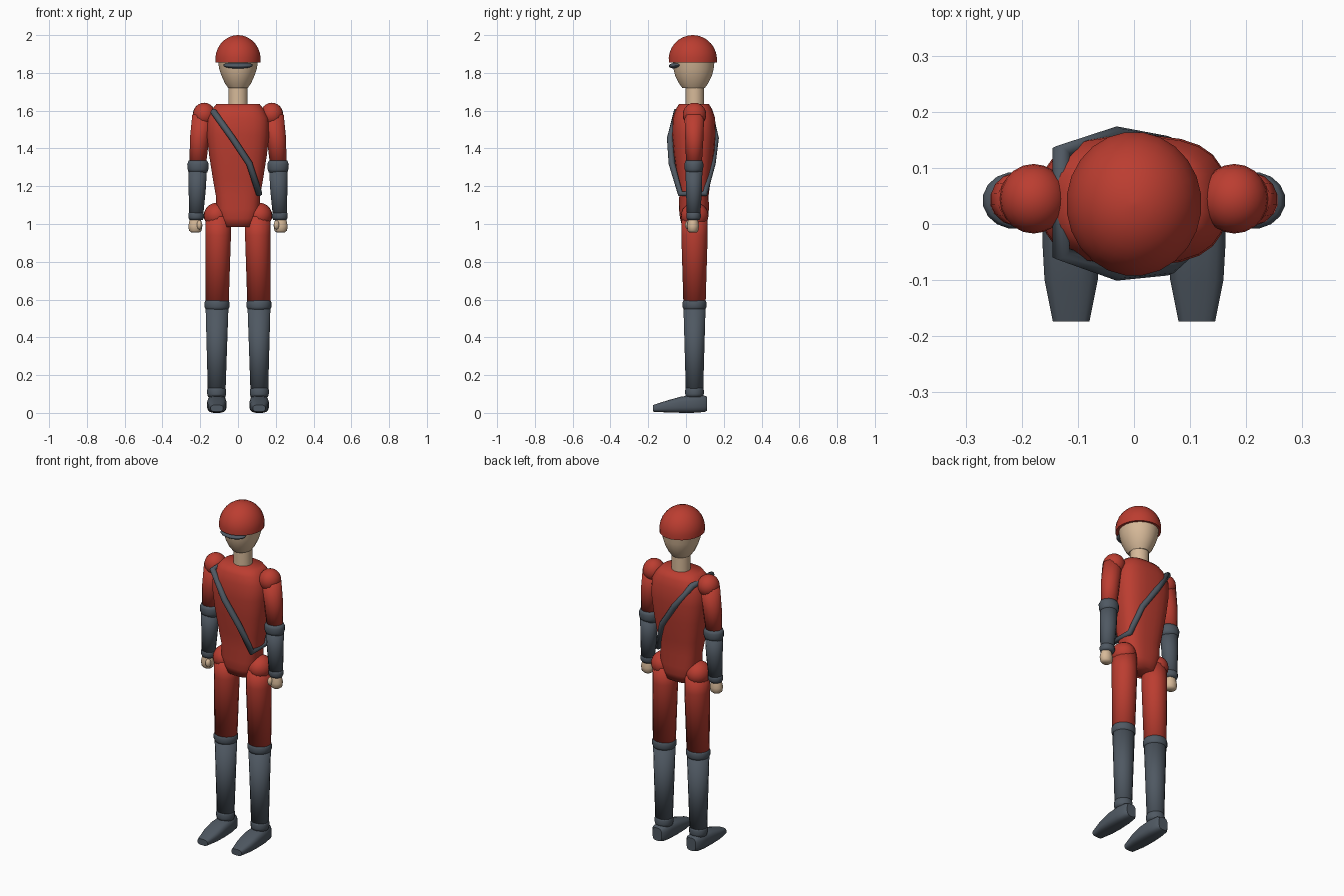
import bpy, bmesh, math
from mathutils import Vector

cube = bpy.data.objects.get("Cube")
if cube:
    bpy.data.objects.remove(cube, do_unlink=True)


def material(name, rgb):
    m = bpy.data.materials.new(name)
    m.use_nodes = True
    m.diffuse_color = (*rgb, 1)
    m.node_tree.nodes["Principled BSDF"].inputs["Base Color"].default_value = (*rgb, 1)
    return m


RED = material("red cloth", (0.50, 0.047, 0.03))
GREY = material("slate grey", (0.078, 0.098, 0.122))
SKIN = material("skin", (0.68, 0.49, 0.32))
MID_Y = 0.042


def finish(name, bm, mat, sharp=None):
    bmesh.ops.recalc_face_normals(bm, faces=bm.faces)
    me = bpy.data.meshes.new(name)
    bm.to_mesh(me)
    bm.free()
    me.materials.append(mat)
    ob = bpy.data.objects.new(name, me)
    bpy.context.collection.objects.link(ob)
    bpy.ops.object.select_all(action='DESELECT')
    ob.select_set(True)
    bpy.context.view_layer.objects.active = ob
    if sharp:
        bpy.ops.object.shade_smooth_by_angle(angle=math.radians(sharp))
    else:
        bpy.ops.object.shade_smooth()
    return ob


def loft(name, rings, mat, sides=16, power=2.0, along_y=False, sharp=None):
    """Skin (centre, half width, half depth) rings, each a superellipse."""
    bm = bmesh.new()
    loops = []
    for centre, ra, rb in rings:
        loop = []
        for i in range(sides):
            a = math.tau * (i + 0.5) / sides
            c, s = math.cos(a), math.sin(a)
            u = ra * math.copysign(abs(c) ** (2 / power), c)
            v = rb * math.copysign(abs(s) ** (2 / power), s)
            offset = Vector((u, 0, v)) if along_y else Vector((u, v, 0))
            loop.append(bm.verts.new(Vector(centre) + offset))
        loops.append(loop)
    for low, high in zip(loops, loops[1:]):
        for i in range(sides):
            j = (i + 1) % sides
            bm.faces.new((low[i], low[j], high[j], high[i]))
    bm.faces.new(loops[0])
    bm.faces.new(loops[-1])
    return finish(name, bm, mat, sharp)


def column(name, profile, mat, x=0.0, y=MID_Y, **kw):
    """Upright loft from (z, half width, half depth) rows."""
    return loft(name, [((x, y, z), a, b) for z, a, b in profile], mat, **kw)


def ball(name, centre, radii, mat, sides=20, tilt=0.0):
    bm = bmesh.new()
    bmesh.ops.create_uvsphere(bm, u_segments=sides, v_segments=sides // 2 + 2, radius=1)
    ob = finish(name, bm, mat)
    ob.scale = radii
    ob.location = centre
    ob.rotation_euler.x = tilt
    return ob


# Head, neck, helmet and peak
column("neck", [(1.60, 0.052, 0.05), (1.73, 0.052, 0.05)], SKIN, y=0.046, sharp=40)
column("head", [(1.72, 0.052, 0.06), (1.745, 0.07, 0.078), (1.785, 0.088, 0.098),
                (1.82, 0.1, 0.107), (1.87, 0.108, 0.113)],
       SKIN, sides=24, y=0.04, sharp=45)
dome = []
for i in range(9):
    a = math.radians(-7 + 95 * i / 8)
    dome.append((1.871 + 0.129 * math.sin(a), 0.121 * math.cos(a), 0.129 * math.cos(a)))
column("helmet", dome, RED, sides=24, y=0.036, sharp=45)
ball("helmet_peak", (0, -0.045, 1.84), (0.078, 0.046, 0.017), GREY, tilt=0.1)

# Torso tapering to the pelvis
column("torso", [(0.985, 0.08, 0.062), (1.03, 0.1, 0.074), (1.08, 0.115, 0.08),
                 (1.15, 0.118, 0.078), (1.24, 0.134, 0.09), (1.36, 0.153, 0.106),
                 (1.47, 0.166, 0.116), (1.56, 0.164, 0.113), (1.605, 0.14, 0.098),
                 (1.635, 0.115, 0.08)],
       RED, sides=24, power=2.8)

# Diagonal sash, a closed band round the chest
curve = bpy.data.curves.new("sash", 'CURVE')
curve.dimensions = '3D'
curve.bevel_depth = 0.017
curve.bevel_resolution = 2
spline = curve.splines.new('POLY')
front = [(-0.13, -0.052, 1.595), (-0.03, -0.084, 1.455), (0.06, -0.075, 1.32), (0.112, -0.03, 1.16)]
back = [(0.112, 0.1, 1.16), (0.06, 0.14, 1.32), (-0.03, 0.157, 1.455), (-0.13, 0.128, 1.595)]
spline.points.add(len(front + back) - 1)
for point, co in zip(spline.points, front + back):
    point.co = (*co, 1)
spline.use_cyclic_u = True
spline.use_smooth = True
curve.materials.append(GREY)
sash = bpy.data.objects.new("sash", curve)
bpy.context.collection.objects.link(sash)
bpy.ops.object.select_all(action='DESELECT')
sash.select_set(True)
bpy.context.view_layer.objects.active = sash
bpy.ops.object.convert(target='MESH')

for side, s in (("left", 1), ("right", -1)):
    # Arm: shoulder cap, sleeve, gauntlet with cuffs
    ball(side + "_shoulder", (s * 0.179, 0.045, 1.58), (0.06, 0.062, 0.062), RED)
    loft(side + "_sleeve", [((s * 0.187, 0.044, 1.58), 0.056, 0.053),
                            ((s * 0.204, 0.044, 1.45), 0.052, 0.049),
                            ((s * 0.213, 0.042, 1.31), 0.044, 0.042)], RED)
    column(side + "_elbow_cuff", [(1.272, 0.05, 0.043), (1.29, 0.056, 0.05),
                                  (1.318, 0.058, 0.051), (1.335, 0.05, 0.045)],
           GREY, x=s * 0.212)
    loft(side + "_gauntlet", [((s * 0.213, 0.042, 1.30), 0.05, 0.046),
                              ((s * 0.216, 0.042, 1.18), 0.046, 0.043),
                              ((s * 0.222, 0.04, 1.04), 0.038, 0.036)], GREY)
    column(side + "_wrist_cuff", [(1.022, 0.036, 0.033), (1.034, 0.042, 0.039),
                                  (1.052, 0.042, 0.039), (1.064, 0.037, 0.035)],
           GREY, x=s * 0.222, y=0.04)

    # Closed hand with curled fingers and thumb
    column(side + "_hand", [(0.955, 0.022, 0.02), (0.965, 0.034, 0.029), (0.99, 0.038, 0.032),
                            (1.015, 0.032, 0.028), (1.04, 0.026, 0.024)],
           SKIN, x=s * 0.226, y=0.037)
    ball(side + "_thumb", (s * 0.204, 0.012, 0.995), (0.015, 0.017, 0.024), SKIN, sides=12)

    # Leg: hip, trouser, tall boot
    ball(side + "_hip", (s * 0.114, 0.046, 1.045), (0.067, 0.073, 0.067), RED)
    loft(side + "_trouser", [((s * 0.105, 0.045, 1.04), 0.068, 0.07),
                             ((s * 0.105, 0.045, 0.94), 0.069, 0.071),
                             ((s * 0.111, 0.045, 0.58), 0.063, 0.06)], RED)
    column(side + "_boot_cuff", [(0.545, 0.059, 0.058), (0.56, 0.067, 0.064),
                                 (0.585, 0.067, 0.064), (0.60, 0.06, 0.058)],
           GREY, x=s * 0.111, y=0.045)
    loft(side + "_boot_shaft", [((s * 0.111, 0.045, 0.57), 0.062, 0.06),
                                ((s * 0.113, 0.045, 0.09), 0.047, 0.046)], GREY)
    column(side + "_ankle_cuff", [(0.085, 0.047, 0.047), (0.1, 0.051, 0.05),
                                  (0.122, 0.051, 0.05), (0.136, 0.046, 0.046)],
           GREY, x=s * 0.113, y=0.045)

    # Foot, lofted from heel to blunt toe: y, half width, sole height, top height
    foot = [(0.112, 0.03, 0.01, 0.086), (0.095, 0.043, 0.004, 0.093), (0.04, 0.05, 0.0, 0.095),
            (-0.03, 0.052, 0.0, 0.086), (-0.1, 0.048, 0.002, 0.066), (-0.174, 0.033, 0.006, 0.042)]
    loft(side + "_foot", [((s * 0.112, y, (lo + hi) / 2), w, (hi - lo) / 2)
                          for y, w, lo, hi in foot],
         GREY, power=3.2, along_y=True, sharp=50)
